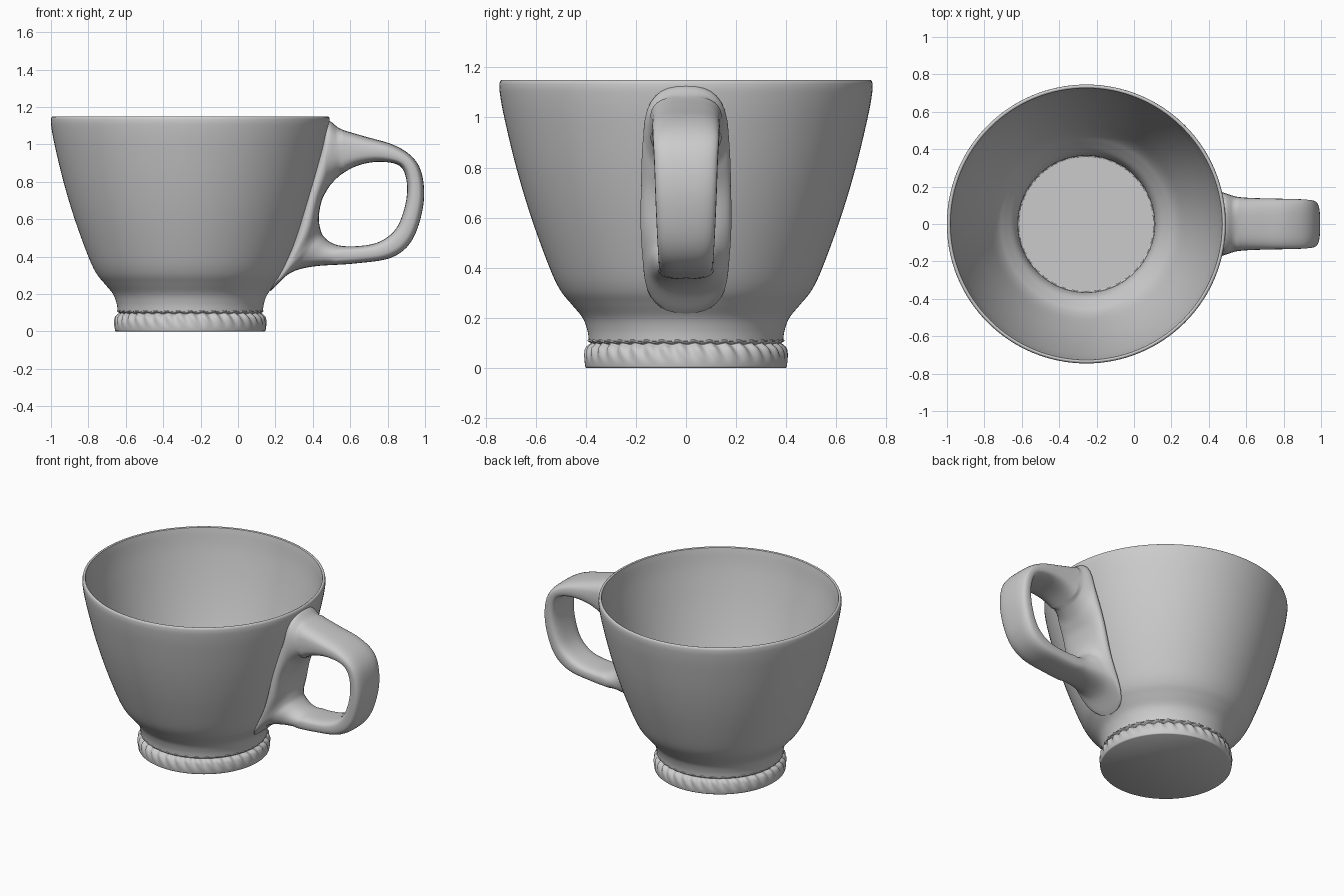
import bpy, bmesh, math
from mathutils import Vector

if "Cube" in bpy.data.objects:
    bpy.data.objects.remove(bpy.data.objects["Cube"])

CX = -0.255  # cup axis


def spline(pts, n, closed=False):
    """Catmull-Rom through the points, n steps per span."""
    pts = [Vector(p) for p in pts]
    m, out = len(pts), []
    get = (lambda i: pts[i % m]) if closed else (lambda i: pts[max(0, min(m - 1, i))])
    for i in range(m if closed else m - 1):
        a, b, c, d = (get(i + k) for k in (-1, 0, 1, 2))
        for s in range(n):
            t = s / n
            out.append(0.5 * (2 * b + (c - a) * t + (2 * a - 5 * b + 4 * c - d) * t * t
                              + (3 * b - a - 3 * c + d) * t ** 3))
    return out if closed else out + [pts[-1]]


def finish(name, bm, angle):
    bmesh.ops.remove_doubles(bm, verts=bm.verts, dist=1e-5)
    bmesh.ops.recalc_face_normals(bm, faces=bm.faces)
    me = bpy.data.meshes.new(name)
    bm.to_mesh(me)
    bm.free()
    ob = bpy.data.objects.new(name, me)
    bpy.context.collection.objects.link(ob)
    bpy.ops.object.select_all(action='DESELECT')
    ob.select_set(True)
    bpy.context.view_layer.objects.active = ob
    bpy.ops.object.shade_smooth_by_angle(angle=math.radians(angle))
    return ob


def skin(bm, rows, wrap):
    """Quads between rings of vertices; wrap joins the last ring to the first."""
    for i in range(len(rows) if wrap else len(rows) - 1):
        a, b = rows[i], rows[(i + 1) % len(rows)]
        for j in range(len(a)):
            k = (j + 1) % len(a)
            bm.faces.new((a[j], a[k], b[k], b[j]))


def lathe(name, prof, segs, angle, ripple=lambda r, z, t: (r, z)):
    bm = bmesh.new()
    rows = []
    for r, z in prof:
        row = []
        for s in range(segs):
            t = 2 * math.pi * s / segs
            rr, zz = ripple(r, z, t)
            row.append(bm.verts.new((CX + rr * math.cos(t), rr * math.sin(t), zz)))
        rows.append(row)
    skin(bm, rows, False)
    for row in (rows[0], rows[-1]):
        bm.faces.new(row)
    return finish(name, bm, angle)


# Cup bowl: outer wall, rounded rim, inner wall, flat floor
outer = spline([(0.388, 0.108), (0.394, 0.15), (0.413, 0.2), (0.458, 0.255), (0.502, 0.31),
                (0.545, 0.4), (0.618, 0.6), (0.678, 0.8), (0.726, 1.0), (0.744, 1.1),
                (0.745, 1.135)], 5)
rim = spline([(0.742, 1.146), (0.735, 1.15), (0.727, 1.146)], 3)
inner = spline([(0.722, 1.12), (0.702, 1.0), (0.654, 0.8), (0.594, 0.6), (0.521, 0.4),
                (0.478, 0.31), (0.434, 0.255), (0.389, 0.2), (0.37, 0.15), (0.365, 0.106)], 5)
lathe("cup_bowl", [(0.37, 0.1)] + [tuple(p) for p in outer + rim + inner], 128, 40)

# Foot ring with slanted flutes
FLUTES = 38


def flute(r, z, t):
    if r < 0.34 or z < 0.02:
        return r, z
    a = 0.006 * min(1, (z - 0.02) / 0.05)
    w = math.sin(FLUTES * t + z * 45)
    return r + a * w, z + 0.5 * a * w


foot = [(0.398, 0)] + [tuple(p) for p in spline(
    [(0.402, 0.003), (0.405, 0.025), (0.404, 0.052), (0.396, 0.077), (0.38, 0.092), (0.376, 0.097),
     (0.386, 0.103), (0.387, 0.109), (0.375, 0.111), (0.36, 0.107), (0.34, 0.085)], 3)]
lathe("foot_ring", foot, FLUTES * 8, 50, flute)

# Handle: loop of (inner x, z, outer x, z, half width), pressed onto the cup wall
loop = spline([
    Vector(p) for p in [
        (0.50, 0.79, 0.475, 1.125, 0.165), (0.56, 0.845, 0.55, 1.082, 0.145),
        (0.65, 0.89, 0.68, 1.042, 0.138), (0.76, 0.907, 0.83, 0.998, 0.135),
        (0.865, 0.885, 0.935, 0.93, 0.132), (0.902, 0.80, 0.986, 0.83, 0.127),
        (0.895, 0.68, 0.99, 0.67, 0.122), (0.845, 0.55, 0.932, 0.49, 0.115),
        (0.75, 0.477, 0.82, 0.395, 0.11), (0.62, 0.455, 0.62, 0.363, 0.11),
        (0.52, 0.465, 0.40, 0.347, 0.117), (0.46, 0.505, 0.275, 0.31, 0.14),
        (0.44, 0.55, 0.17, 0.22, 0.165), (0.432, 0.61, 0.28, 0.45, 0.18),
        (0.445, 0.69, 0.36, 0.75, 0.18), (0.467, 0.74, 0.44, 1.0, 0.175)]], 6, True)


def wall(z):
    for (r0, z0), (r1, z1) in zip(outer, outer[1:]):
        if z0 <= z <= z1:
            return r0 + (r1 - r0) * (z - z0) / (z1 - z0)
    return outer[-1][0] if z > 1 else outer[0][0]


bm = bmesh.new()
rows = []
SIDES = 32
for xi, zi, xo, zo, w in loop:
    row = []
    e = 2 / (3.2 if xi > 0.55 else 2.4)  # squarer grip, softer blend at the wall
    for s in range(SIDES):
        t = 2 * math.pi * s / SIDES
        c, d = math.cos(t), math.sin(t)
        u = math.copysign(abs(c) ** e, c)
        v = math.copysign(abs(d) ** e, d)
        x, z = (xi + xo) / 2 + u * (xo - xi) / 2, (zi + zo) / 2 + u * (zo - zi) / 2
        p = Vector((x - CX, v * w))
        low = wall(z) - 0.008
        if p.length < low:
            p *= low / p.length
        row.append(bm.verts.new((p.x + CX, p.y, z)))
    rows.append(row)
skin(bm, rows, True)
finish("handle", bm, 60)
